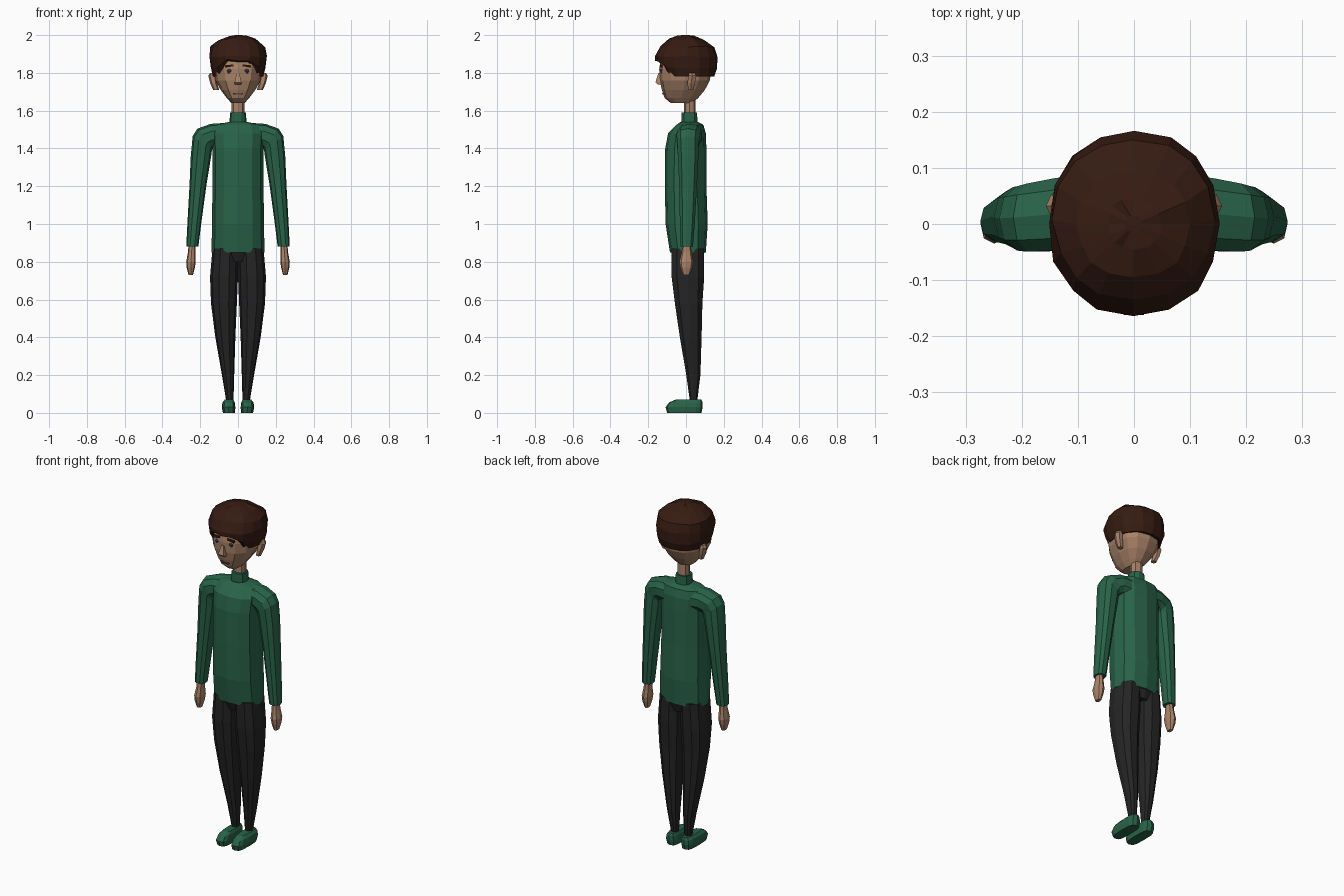
import bpy, bmesh, math, random

random.seed(4)


def material(name, rgb):
    m = bpy.data.materials.new(name)
    m.diffuse_color = (*rgb, 1)
    return m


GREEN = material("green_cloth", (0.022, 0.125, 0.068))
BLACK = material("dark_cloth", (0.018, 0.018, 0.019))
SKIN = material("skin", (0.40, 0.225, 0.14))
HAIR = material("brown_hair", (0.036, 0.011, 0.006))
EYE = material("eye_grey", (0.035, 0.045, 0.06))
LIP = material("lip", (0.17, 0.09, 0.07))


def power(v, e):
    return math.copysign(abs(v) ** e, v) if abs(v) > 1e-6 else 0.0


def loft(name, mat, rings, n=12, e=0.85, mirror=False, cap_start=True, turn=0.0):
    """Skin rings given as (x0, z0, x1, z1, y0, y1): a slanted span in xz, a range in y."""
    bm = bmesh.new()
    loops = []
    for x0, z0, x1, z1, y0, y1 in rings:
        loop = []
        for k in range(n):
            a = 2 * math.pi * k / n + turn
            u, v = power(math.cos(a), e), power(math.sin(a), e)
            t = (u + 1) / 2
            loop.append(bm.verts.new((x0 + (x1 - x0) * t, (y0 + y1) / 2 + (y1 - y0) / 2 * v,
                                      z0 + (z1 - z0) * t)))
        loops.append(loop)
    for a, b in zip(loops, loops[1:]):
        for k in range(n):
            j = (k + 1) % n
            bm.faces.new((a[k], a[j], b[j], b[k]))
    if cap_start:
        bm.faces.new(loops[0])
    bm.faces.new(loops[-1])
    bmesh.ops.recalc_face_normals(bm, faces=bm.faces)
    me = bpy.data.meshes.new(name)
    bm.to_mesh(me)
    bm.free()
    ob = bpy.data.objects.new(name, me)
    bpy.context.collection.objects.link(ob)
    me.materials.append(mat)
    if mirror:
        ob.modifiers.new("Mirror", "MIRROR")
    return ob


def centred(rows):
    """Rows (z, half width, y0, y1) to rings symmetric about x = 0."""
    return [(-w, z, w, z, y0, y1) for z, w, y0, y1 in rows]


def side(rows):
    """Rows (z, x0, x1, y0, y1) to level rings off centre."""
    return [(x0, z, x1, z, y0, y1) for z, x0, x1, y0, y1 in rows]


BOX = dict(n=4, e=0.01, turn=math.pi / 4)

# Sweater body and collar
loft("sweater_body", GREEN, centred([
    (0.85, 0.14, -0.085, 0.105), (1.0, 0.138, -0.108, 0.115), (1.2, 0.135, -0.112, 0.108),
    (1.4, 0.135, -0.11, 0.108), (1.48, 0.14, -0.095, 0.105), (1.525, 0.125, -0.05, 0.092),
    (1.54, 0.05, -0.03, 0.065)]))
loft("collar", GREEN, centred([
    (1.52, 0.046, -0.028, 0.064), (1.59, 0.042, -0.025, 0.06)]), n=10)

# Sleeves: the first rings turn from the shoulder down into the arm
loft("sleeve", GREEN, [
    (0.07, 1.40, 0.07, 1.535, -0.045, 0.09),
    (0.125, 1.41, 0.145, 1.53, -0.05, 0.085),
    (0.135, 1.40, 0.215, 1.505, -0.052, 0.075),
    (0.138, 1.39, 0.24, 1.465, -0.05, 0.07),
    (0.142, 1.36, 0.25, 1.36, -0.045, 0.068),
    (0.168, 1.2, 0.257, 1.2, -0.038, 0.06),
    (0.195, 1.0, 0.268, 1.0, -0.034, 0.048),
    (0.21, 0.88, 0.274, 0.88, -0.03, 0.038)], n=10, mirror=True)

# Hands
loft("hand", SKIN, side([
    (0.89, 0.225, 0.262, -0.018, 0.025), (0.85, 0.226, 0.265, -0.024, 0.03),
    (0.80, 0.224, 0.274, -0.035, 0.039), (0.77, 0.228, 0.272, -0.03, 0.034),
    (0.73, 0.238, 0.262, -0.017, 0.02)]), n=8, mirror=True)

# Trousers
loft("trouser_leg", BLACK, side([
    (0.87, 0.0, 0.135, -0.08, 0.10), (0.72, 0.0, 0.148, -0.08, 0.10),
    (0.58, 0.006, 0.143, -0.062, 0.09), (0.40, 0.014, 0.12, -0.035, 0.085),
    (0.20, 0.02, 0.085, 0.0, 0.078), (0.06, 0.024, 0.062, 0.02, 0.06)]), n=10, mirror=True)
loft("trouser_seat", BLACK, centred([
    (0.80, 0.06, -0.06, 0.085), (0.86, 0.134, -0.08, 0.10)]))

# Shoes
loft("shoe", GREEN, side([
    (0.0, 0.016, 0.08, -0.10, 0.082), (0.03, 0.014, 0.086, -0.108, 0.088),
    (0.055, 0.017, 0.082, -0.09, 0.088), (0.07, 0.024, 0.07, -0.055, 0.082)]),
    n=12, e=0.6, mirror=True)

# Neck and head
loft("neck", SKIN, centred([
    (1.57, 0.033, -0.01, 0.05), (1.70, 0.034, -0.012, 0.05)]), n=8)
loft("head", SKIN, centred([
    (1.64, 0.035, -0.08, 0.035), (1.668, 0.06, -0.114, 0.065), (1.71, 0.092, -0.128, 0.10),
    (1.76, 0.12, -0.139, 0.126), (1.82, 0.13, -0.142, 0.135), (1.90, 0.128, -0.13, 0.13),
    (1.95, 0.08, -0.08, 0.08)]))
loft("ear", SKIN, side([
    (1.71, 0.10, 0.132, 0.01, 0.04), (1.745, 0.11, 0.147, 0.005, 0.05),
    (1.785, 0.115, 0.157, 0.01, 0.055), (1.80, 0.12, 0.148, 0.015, 0.05)]), n=6, mirror=True)

# Face details
loft("nose", SKIN, centred([
    (1.738, 0.017, -0.148, -0.11), (1.75, 0.018, -0.162, -0.11),
    (1.80, 0.007, -0.146, -0.11)]), **BOX)
loft("eye", EYE, side([
    (1.797, 0.037, 0.053, -0.132, -0.115), (1.81, 0.030, 0.060, -0.137, -0.115),
    (1.823, 0.037, 0.053, -0.133, -0.115)]), n=8, mirror=True)
loft("eyebrow", HAIR, [
    (0.024, 1.835, 0.068, 1.828, -0.139, -0.10),
    (0.024, 1.845, 0.068, 1.84, -0.139, -0.10)], mirror=True, **BOX)
loft("mouth", LIP, centred([
    (1.686, 0.024, -0.124, -0.10), (1.694, 0.026, -0.127, -0.10)]), **BOX)

# Hair: a cap with a rim tucked in, raised over the forehead as a fringe
hair = loft("hair", HAIR, centred([
    (1.79, 0.115, -0.11, 0.115), (1.782, 0.133, -0.125, 0.15), (1.83, 0.147, -0.15, 0.165),
    (1.89, 0.152, -0.164, 0.166), (1.94, 0.143, -0.135, 0.15), (1.978, 0.10, -0.095, 0.095),
    (1.995, 0.05, -0.045, 0.045), (2.0, 0.015, -0.015, 0.015)]), n=16, e=0.92, cap_start=False)
for i, v in enumerate(hair.data.vertices):
    ring = i // 16
    if ring < 3 and abs(v.co.x) < 0.09 and v.co.y < -0.07:
        v.co.z = 1.852 + 0.006 * ring + 0.12 * abs(v.co.x) * (v.co.x < 0)
        if ring:
            v.co.y -= 0.014
    elif 2 <= ring < 7:
        v.co.x += random.uniform(-0.004, 0.004)
        v.co.z += random.uniform(-0.007, 0.004)
